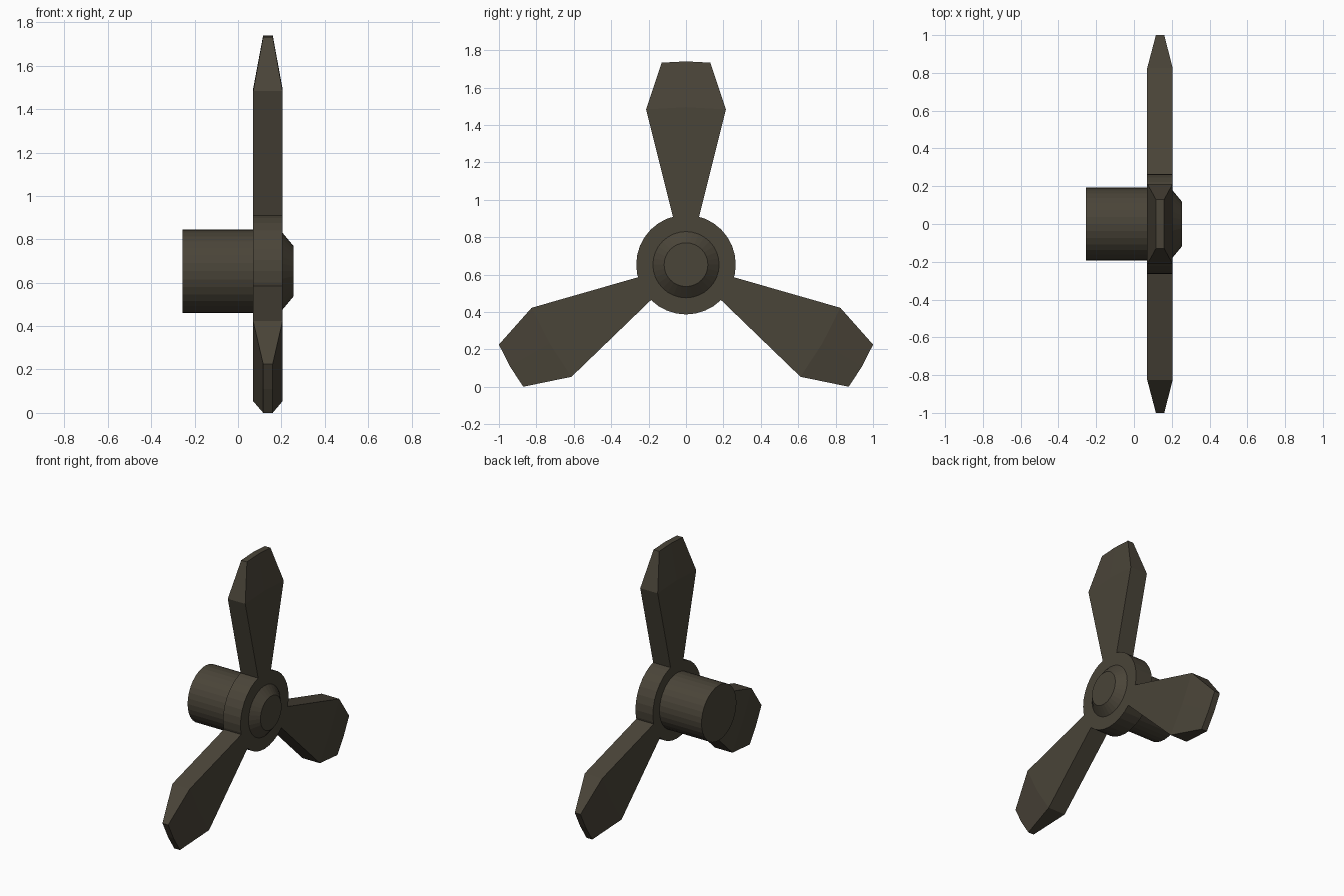
import bpy, bmesh, math
from mathutils import Matrix

if "Cube" in bpy.data.objects:
    bpy.data.objects.remove(bpy.data.objects["Cube"])

CZ = 0.653            # height of the rotation axis
X0, X1 = 0.07, 0.205  # back and front of the blade disc
SIDES = 32

metal = bpy.data.materials.new("dark bronze")
metal.diffuse_color = (0.068, 0.058, 0.040, 1)
metal.use_nodes = True
metal.node_tree.nodes["Principled BSDF"].inputs["Base Color"].default_value = metal.diffuse_color


def finish(bm, name):
    bmesh.ops.recalc_face_normals(bm, faces=bm.faces)
    me = bpy.data.meshes.new(name)
    bm.to_mesh(me)
    bm.free()
    me.materials.append(metal)
    ob = bpy.data.objects.new(name, me)
    ob.location.z = CZ
    bpy.context.collection.objects.link(ob)
    return ob


def lathe(name, profile, cap_start=True, cap_end=True):
    """Turn (x, radius) points around the x axis."""
    bm = bmesh.new()
    rings = []
    for x, r in profile:
        angles = [2 * math.pi * i / SIDES for i in range(SIDES)]
        rings.append([bm.verts.new((x, r * math.sin(a), r * math.cos(a))) for a in angles])
    for a, b in zip(rings, rings[1:]):
        for i in range(SIDES):
            j = (i + 1) % SIDES
            bm.faces.new((a[i], a[j], b[j], b[i]))
    if cap_start:
        bm.faces.new(rings[0])
    if cap_end:
        bm.faces.new(rings[-1])
    return finish(bm, name)


def blade(name, angle):
    """Three-vertex-wide sections from root to tip: half width, side r, middle r, x range."""
    sections = [(0.07, 0.256, 0.256, X0, X1),
                (0.213, 0.83, 0.842, X0, X1),
                (0.13, 1.08, 1.087, 0.116, 0.160)]
    bm = bmesh.new()
    loops = []
    for w, rs, rm, xa, xb in sections:
        pts = [(xa, -w, rs), (xa, 0, rm), (xa, w, rs), (xb, w, rs), (xb, 0, rm), (xb, -w, rs)]
        loops.append([bm.verts.new(p) for p in pts])
    for a, b in zip(loops, loops[1:]):
        for i in range(6):
            j = (i + 1) % 6
            bm.faces.new((a[i], a[j], b[j], b[i]))
    t = loops[-1]
    bm.faces.new((t[0], t[1], t[4], t[5]))
    bm.faces.new((t[1], t[2], t[3], t[4]))
    bm.transform(Matrix.Rotation(angle, 4, 'X'))
    return finish(bm, name)


# Shaft, hub disc and bevelled nose cap
lathe("shaft", [(-0.255, 0.193), (X0, 0.193)], cap_end=False)
lathe("hub", [(X0, 0.19), (X0, 0.266), (X1, 0.266), (X1, 0.175)], False, False)
lathe("nose_cap", [(X1, 0.177), (0.255, 0.117)], cap_start=False)

# Three blades
for k in range(3):
    blade(f"blade_{k + 1}", k * 2 * math.pi / 3)
